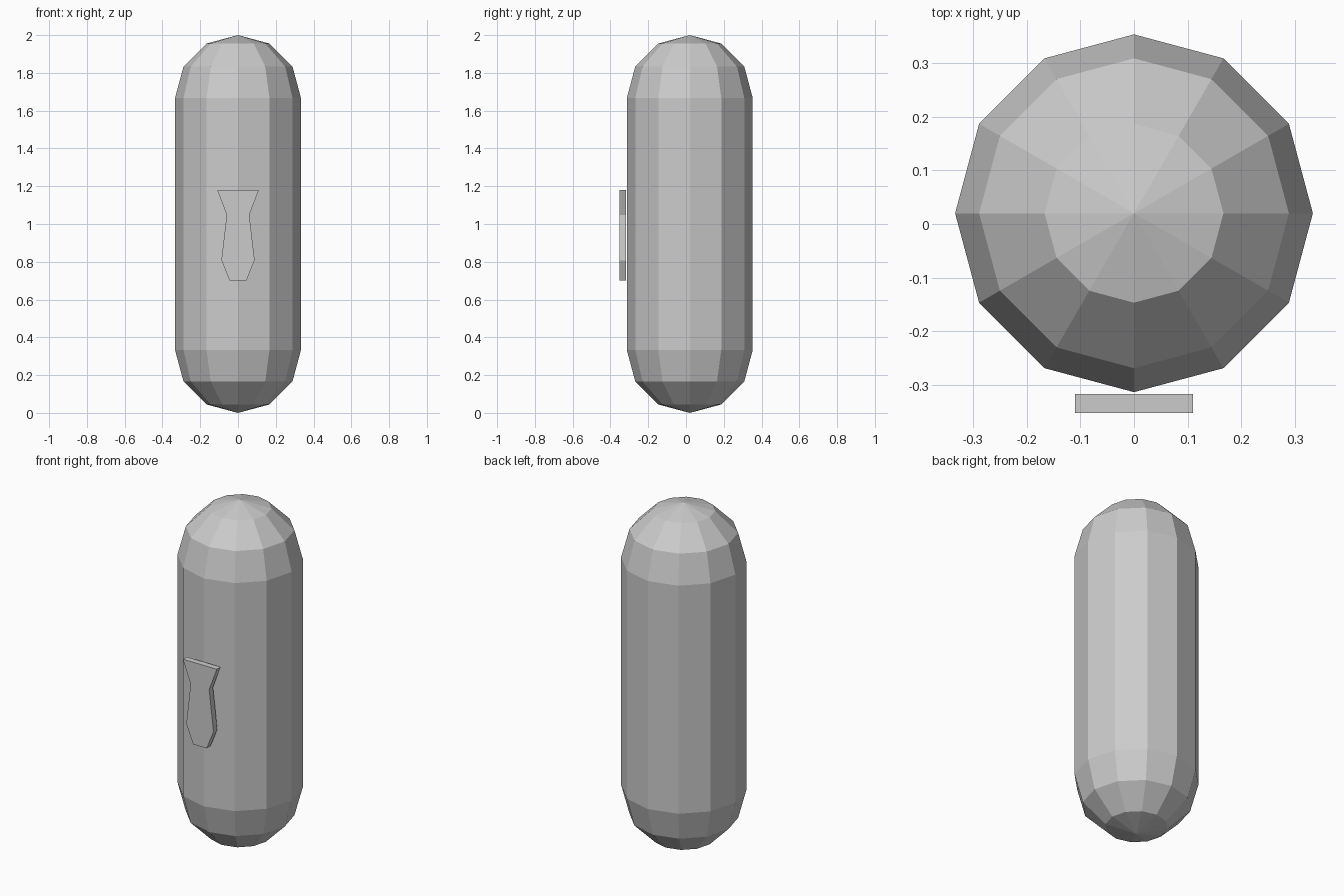
import bpy, bmesh
from math import sin, cos, pi

if "Cube" in bpy.data.objects:
    bpy.data.objects.remove(bpy.data.objects["Cube"])

SIDES = 12
R = 1 / 3
CY = 0.02


def make_object(name, bm):
    bmesh.ops.recalc_face_normals(bm, faces=bm.faces)
    mesh = bpy.data.meshes.new(name)
    bm.to_mesh(mesh)
    bm.free()
    obj = bpy.data.objects.new(name, mesh)
    bpy.context.collection.objects.link(obj)
    return obj


# Capsule body: hemispherical caps in three 30-degree steps, joined by a straight wall
bm = bmesh.new()
lower = [(R * cos(a), R - R * sin(a)) for a in (pi / 3, pi / 6, 0)]
profile = lower + [(r, 2 - z) for r, z in reversed(lower)]
rings = [[bm.verts.new((r * cos(2 * pi * i / SIDES), CY + r * sin(2 * pi * i / SIDES), z))
          for i in range(SIDES)] for r, z in profile]
bottom = bm.verts.new((0, CY, 0))
top = bm.verts.new((0, CY, 2))
for i in range(SIDES):
    j = (i + 1) % SIDES
    for a, b in zip(rings, rings[1:]):
        bm.faces.new((a[i], a[j], b[j], b[i]))
    bm.faces.new((bottom, rings[0][j], rings[0][i]))
    bm.faces.new((top, rings[-1][i], rings[-1][j]))
make_object("capsule_body", bm)

# Necktie-shaped front plate: mirrored half outline, extruded in depth
half = [(0.11, 1.18), (0.06, 1.048), (0.088, 0.808), (0.044, 0.70)]
outline = half + [(-x, z) for x, z in reversed(half)]
bm = bmesh.new()
face = bm.faces.new([bm.verts.new((x, -0.352, z)) for x, z in outline])
solid = bmesh.ops.extrude_face_region(bm, geom=[face], use_keep_orig=True)
moved = [v for v in solid["geom"] if isinstance(v, bmesh.types.BMVert)]
bmesh.ops.translate(bm, vec=(0, 0.035, 0), verts=moved)
make_object("front_plate", bm)
